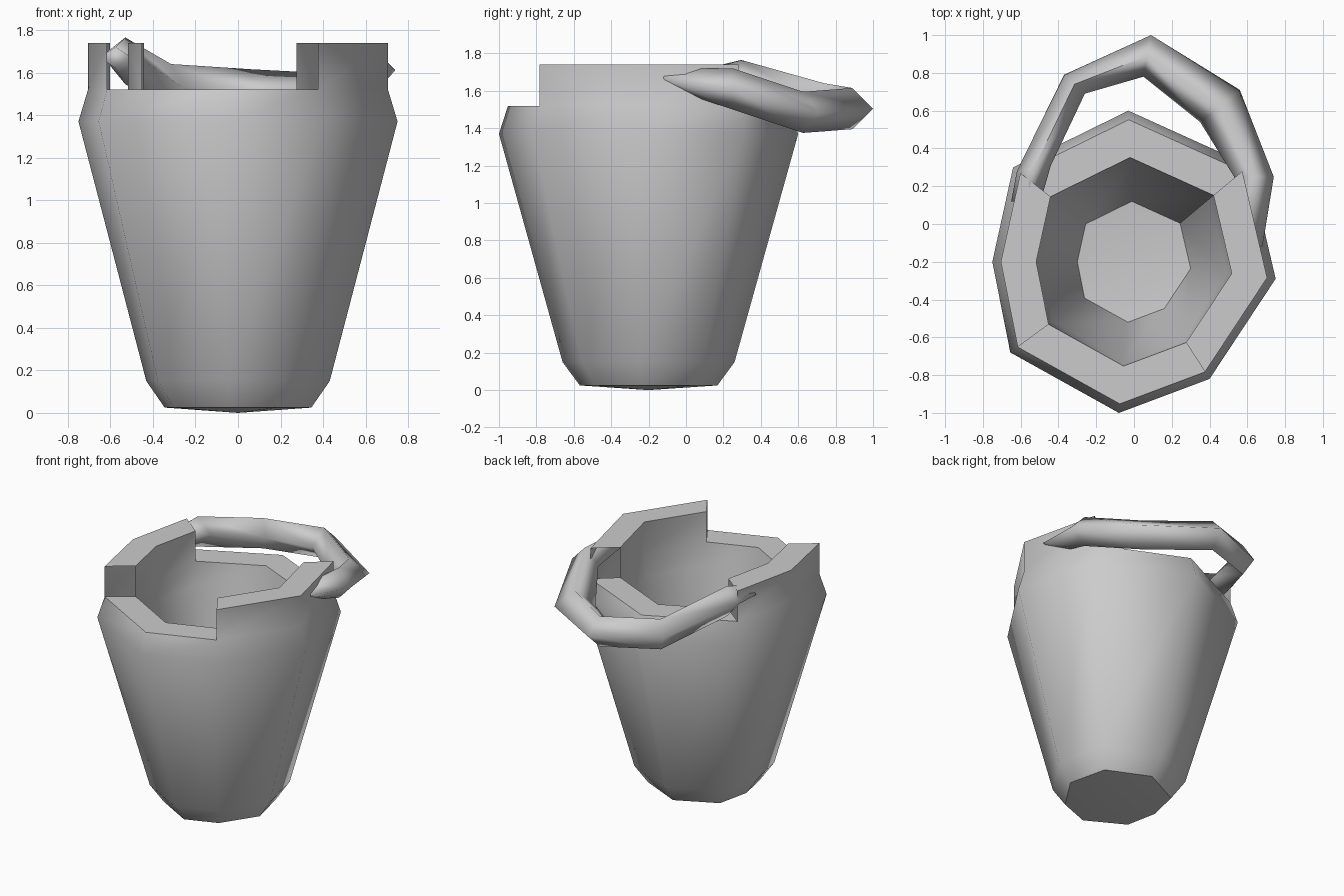
import bpy, bmesh
from mathutils import Vector

if "Cube" in bpy.data.objects:
    bpy.data.objects.remove(bpy.data.objects["Cube"])

CENTRE = Vector((0, -0.2, 0))
OUTLINE = [(-.75, -.2), (-.655, -.68), (-.08, -1), (.40, -.82),
           (.75, -.29), (.61, .31), (-.03, .60), (-.64, .30)]
N = len(OUTLINE)


def ring(bm, scale, z):
    pts = [CENTRE + (Vector((x, y, 0)) - CENTRE) * scale for x, y in OUTLINE]
    return [bm.verts.new((p.x, p.y, z)) for p in pts]


def bridge(bm, a, b, segments=None):
    n = len(a)
    for i in (range(n) if segments is None else segments):
        j = (i + 1) % n
        bm.faces.new((a[i], a[j], b[j], b[i]))


def fan(bm, r, z):
    tip = bm.verts.new((CENTRE.x, CENTRE.y, z))
    for i in range(len(r)):
        bm.faces.new((r[i], r[(i + 1) % len(r)], tip))


def finish(bm, name, angle):
    bmesh.ops.delete(bm, geom=[v for v in bm.verts if not v.link_faces], context='VERTS')
    bmesh.ops.recalc_face_normals(bm, faces=bm.faces)
    mesh = bpy.data.meshes.new(name)
    bm.to_mesh(mesh)
    bm.free()
    ob = bpy.data.objects.new(name, mesh)
    bpy.context.collection.objects.link(ob)
    bpy.ops.object.select_all(action='DESELECT')
    ob.select_set(True)
    bpy.context.view_layer.objects.active = ob
    bpy.ops.object.shade_smooth_by_angle(angle=angle)
    return ob


# Bucket: tapered eight-sided shell with a hollow inside
bm = bmesh.new()
outer = [ring(bm, s, z) for s, z in
         [(.46, .025), (.575, .15), (1, 1.37), (.94, 1.52)]]
inner = [ring(bm, s, z) for s, z in [(.69, 1.52), (.66, 1.36), (.40, .2)]]
for shell in (outer, inner):
    for a, b in zip(shell, shell[1:]):
        bridge(bm, a, b)
fan(bm, outer[0], 0)
fan(bm, inner[-1], .17)

# Rim: low at front and back, raised lugs at both sides
raised = [7, 0, 3, 4]
bridge(bm, outer[-1], inner[0], [i for i in range(N) if i not in raised])
top_out, top_in = ring(bm, .94, 1.74), ring(bm, .69, 1.74)
bridge(bm, outer[-1], top_out, raised)
bridge(bm, top_out, top_in, raised)
bridge(bm, top_in, inner[0], raised)
finish(bm, "bucket", 0.9)

# Handle: four-sided bar folded to the back (outer xy, inner xy, height)
sections = [(-.65, .12, -.50, .10, 1.67), (-.62, .28, -.44, .31, 1.655),
            (-.37, .79, -.26, .69, 1.53), (.09, 1.0, .05, .78, 1.505),
            (.56, .71, .35, .54, 1.485), (.74, .25, .53, .25, 1.61),
            (.68, -.12, .52, -.10, 1.67)]
bm = bmesh.new()
bars = []
for k, (ox, oy, ix, iy, z) in enumerate(sections):
    h = .05 if k in (0, len(sections) - 1) else .11
    mx, my = (ox + ix) / 2, (oy + iy) / 2
    bars.append([bm.verts.new(p) for p in
                 ((ox, oy, z), (mx, my, z + h), (ix, iy, z), (mx, my, z - h))])
for a, b in zip(bars, bars[1:]):
    bridge(bm, a, b)
bm.faces.new(bars[0])
bm.faces.new(bars[-1])
finish(bm, "handle", 1.75)
